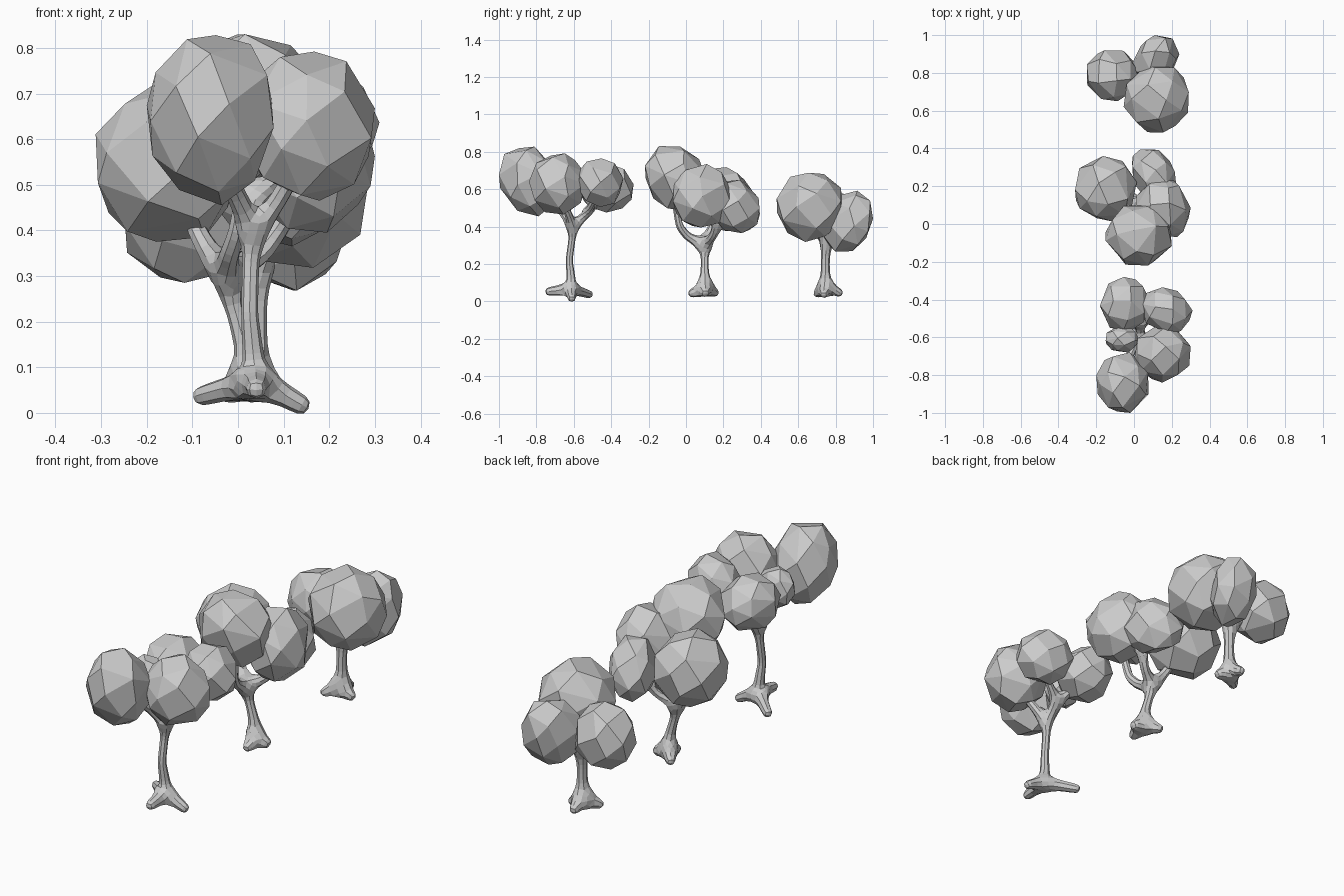
import bpy, bmesh, math, random
from mathutils import Vector

if "Cube" in bpy.data.objects:
    bpy.data.objects.remove(bpy.data.objects["Cube"])

random.seed(4)


def leaf_clump(name, x0, x1, y0, y1, z0, z1, xy=0, yz=0, n=27):
    """Irregular faceted blob filling a bounding box; xy and yz slant it diagonally."""
    pts = []
    spin = random.uniform(0, 6.28)
    for i in range(n):
        h = 1 - 2 * (i + 0.5) / n
        a = i * 2.39996 + spin + random.uniform(-0.2, 0.2)
        r = math.sqrt(1 - h * h)
        p = Vector((r * math.cos(a), r * math.sin(a), h)) * random.uniform(0.98, 1.03)
        pts.append(Vector((p.x + xy * p.y, p.y + xy * p.x + yz * p.z, p.z + yz * p.y)))
    lo = [min(p[k] for p in pts) for k in range(3)]
    hi = [max(p[k] for p in pts) for k in range(3)]
    box = ((x0, x1), (y0, y1), (z0, z1))
    bm = bmesh.new()
    for p in pts:
        bm.verts.new([b[0] + (p[k] - lo[k]) / (hi[k] - lo[k]) * (b[1] - b[0])
                      for k, b in enumerate(box)])
    bmesh.ops.convex_hull(bm, input=bm.verts)
    # merge nearly flat neighbours into larger facets
    bmesh.ops.dissolve_limit(bm, angle_limit=math.radians(12),
                             verts=bm.verts, edges=bm.edges)
    bmesh.ops.recalc_face_normals(bm, faces=bm.faces)
    me = bpy.data.meshes.new(name)
    bm.to_mesh(me)
    bm.free()
    bpy.context.collection.objects.link(bpy.data.objects.new(name, me))


def trunk(name, stem, roots, branches):
    """Skinned skeleton: stem points, roots from its foot, branches from a point index."""
    verts, edges = list(stem), [(i, i + 1) for i in range(len(stem) - 1)]

    def grow(start, path):
        prev = start
        for p in path:
            verts.append(p)
            edges.append((prev, len(verts) - 1))
            prev = len(verts) - 1

    for tip in roots:
        grow(0, [tip])
    for start, path in branches:
        grow(start, path)
    me = bpy.data.meshes.new(name)
    me.from_pydata([v[:3] for v in verts], edges, [])
    ob = bpy.data.objects.new(name, me)
    bpy.context.collection.objects.link(ob)
    skin = ob.modifiers.new("skin", 'SKIN')
    skin.use_smooth_shade = False
    for sv, v in zip(me.skin_vertices[0].data, verts):
        sv.radius = (v[3], v[3])
    me.skin_vertices[0].data[0].use_root = True
    sub = ob.modifiers.new("round", 'SUBSURF')
    sub.levels = sub.render_levels = 1


# Front tree: points are x, y, z, radius
trunk("front_tree_trunk",
      [(.04, -.615, .07, .034), (.033, -.615, .13, .025), (.025, -.625, .22, .02),
       (.028, -.61, .33, .02), (.035, -.603, .40, .028)],
      [(.157, -.61, .008, .022), (.04, -.755, .05, .023), (-.095, -.505, .033, .022)],
      [(4, [(-.01, -.67, .49, .022), (-.05, -.78, .58, .018)]),
       (4, [(.09, -.63, .47, .022), (.14, -.67, .56, .018)]),
       (4, [(.03, -.53, .47, .024), (-.03, -.46, .55, .018)]),
       (12, [(.12, -.49, .54, .018), (.17, -.47, .6, .014)])])
for i, (box, xy, yz) in enumerate([
        ((-.20, .078, -1, -.68, .455, .828), 0, -.08),
        ((.0, .30, -.84, -.54, .465, .792), 0, 0),
        ((.045, .31, -.585, -.335, .505, .765), -.06, 0),
        ((-.18, .09, -.57, -.28, .475, .735), 0, 0),
        ((-.15, .03, -.68, -.54, .52, .71), 0, 0)]):
    leaf_clump(f"front_tree_leaves_{i + 1}", *box, xy, yz)

# Middle tree, leaning to -x
trunk("middle_tree_trunk",
      [(.03, .10, .07, .036), (.02, .10, .13, .026), (-.005, .10, .22, .021),
       (-.03, .10, .30, .03)],
      [(.10, .105, .04, .024), (.03, .01, .035, .022), (-.04, .17, .04, .022)],
      [(3, [(-.02, .01, .345, .024), (.0, -.035, .40, .022), (.02, -.06, .54, .018)]),
       (3, [(-.08, .13, .38, .024), (-.12, .18, .47, .018)]),
       (3, [(.05, .14, .345, .024), (.09, .17, .40, .022), (.12, .13, .48, .018)]),
       (13, [(.11, .23, .46, .018)])])
for i, (box, xy, yz) in enumerate([
        ((-.15, .20, -.22, .10, .485, .83), 0, -.06),
        ((.01, .30, -.07, .25, .395, .735), -.05, 0),
        ((-.312, .015, .015, .36, .375, .718), 0, 0),
        ((-.01, .225, .12, .395, .365, .65), -.12, -.06)]):
    leaf_clump(f"middle_tree_leaves_{i + 1}", *box, xy, yz)

# Back tree
trunk("back_tree_trunk",
      [(.04, .745, .07, .034), (.04, .745, .13, .027), (.04, .745, .22, .025),
       (.04, .75, .32, .03)],
      [(.115, .735, .03, .022), (.03, .84, .04, .022), (-.04, .69, .035, .022)],
      [(3, [(.08, .70, .42, .02)]), (3, [(-.05, .77, .40, .02)]),
       (3, [(.09, .83, .41, .02)])])
for i, (box, xy, yz) in enumerate([
        ((-.055, .29, .485, .84, .318, .688), 0, 0),
        ((-.25, .03, .65, .92, .285, .585), 0, 0),
        ((-.01, .24, .73, 1, .268, .592), .12, .1)]):
    leaf_clump(f"back_tree_leaves_{i + 1}", *box, xy, yz)
